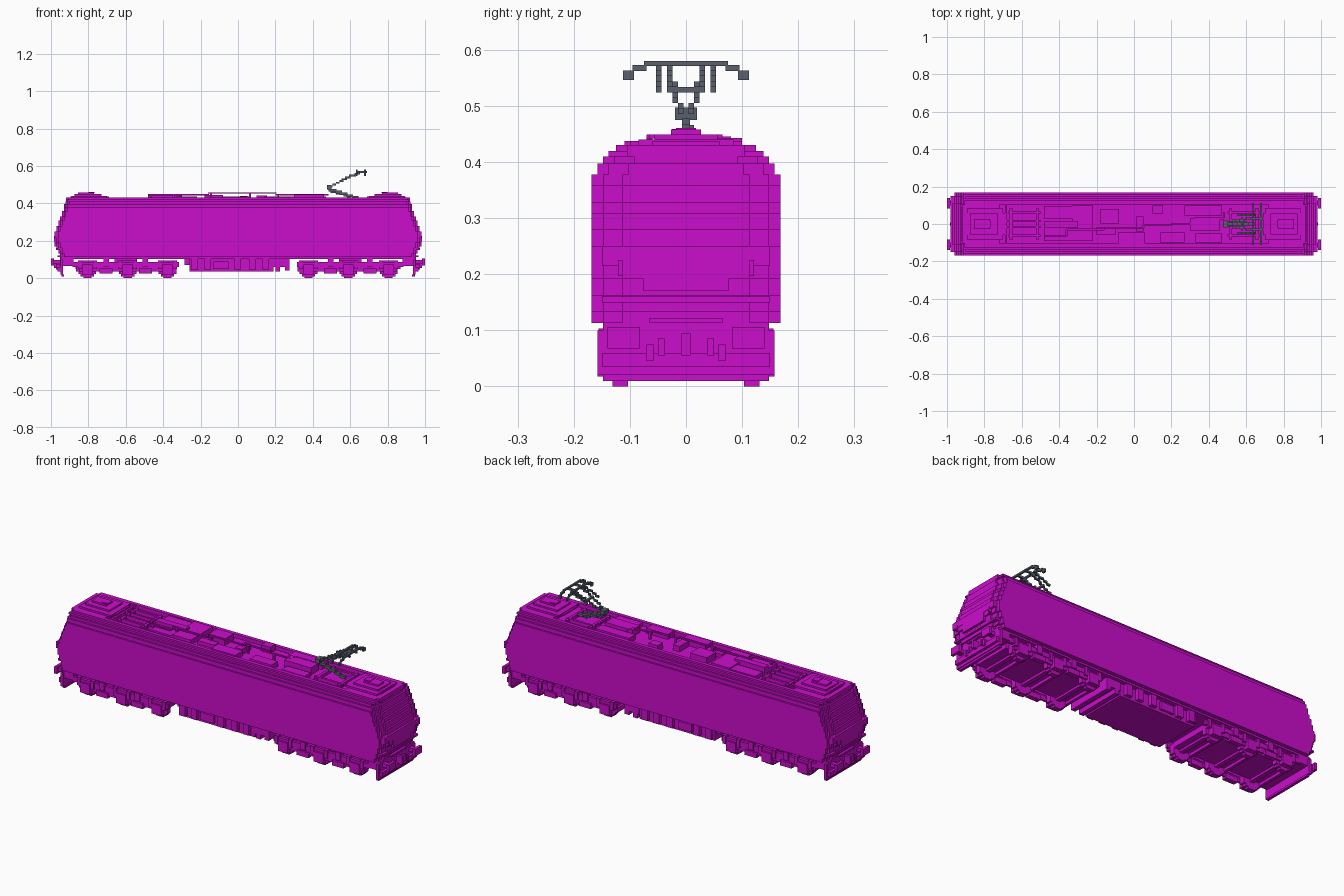
import bpy, bmesh, math

cube = bpy.data.objects.get("Cube")
if cube:
    bpy.data.objects.remove(cube, do_unlink=True)

V = 0.0098  # block size of the stepped style


def material(name, rgb):
    m = bpy.data.materials.new(name)
    m.use_nodes = True
    m.diffuse_color = (*rgb, 1)
    bsdf = m.node_tree.nodes["Principled BSDF"]
    bsdf.inputs["Base Color"].default_value = (*rgb, 1)
    bsdf.inputs["Roughness"].default_value = 0.8
    return m


MAGENTA = material("magenta paint", (0.60, 0.004, 0.60))
SLATE = material("slate metal", (0.10, 0.115, 0.155))


def prism(bm, outline, z0, z1):
    """Extrude a flat outline between two heights."""
    low = [bm.verts.new((x, y, z0)) for x, y in outline]
    high = [bm.verts.new((x, y, z1)) for x, y in outline]
    bm.faces.new(low[::-1])
    bm.faces.new(high)
    n = len(low)
    for i in range(n):
        j = (i + 1) % n
        bm.faces.new((low[i], low[j], high[j], high[i]))


def box(bm, x0, x1, y0, y1, z0, z1):
    x0, x1 = sorted((x0, x1))
    y0, y1 = sorted((y0, y1))
    prism(bm, [(x0, y0), (x1, y0), (x1, y1), (x0, y1)], z0, z1)


def finish(bm, name, mat=MAGENTA):
    bmesh.ops.recalc_face_normals(bm, faces=bm.faces)
    mesh = bpy.data.meshes.new(name)
    bm.to_mesh(mesh)
    bm.free()
    mesh.materials.append(mat)
    ob = bpy.data.objects.new(name, mesh)
    bpy.context.collection.objects.link(ob)
    return ob


def boxes(name, rows, mat=MAGENTA):
    bm = bmesh.new()
    for r in rows:
        box(bm, *r)
    return finish(bm, name, mat)


def stepped_outline(hx, hy):
    """Rectangle in plan whose corners step back like blocks."""
    q = [(hx, hy - 0.055), (hx - V, hy - 0.055), (hx - V, hy - 0.02),
         (hx - 2 * V, hy - 0.02), (hx - 2 * V, hy)]
    return ([(x, y) for x, y in q] + [(-x, y) for x, y in q[::-1]]
            + [(-x, -y) for x, y in q] + [(x, -y) for x, y in q[::-1]])


def lerp(points, z):
    for (a, p), (b, q) in zip(points, points[1:]):
        if z <= b:
            return p + (q - p) * (z - a) / (b - a)
    return points[-1][1]


def snap(v):
    return round(v / V) * V


# Body shell: stacked layers with sloping ends
END = [(0.11, 0.945), (0.16, 0.965), (0.20, 0.978), (0.24, 0.978),
       (0.30, 0.957), (0.38, 0.93), (0.41, 0.922), (0.44, 0.90)]
bm = bmesh.new()
z = 0.113
while z < 0.409:
    top = min(z + V, 0.41)
    hy = 0.168 if z < 0.37 else 0.158 if z < 0.395 else 0.148
    prism(bm, stepped_outline(snap(lerp(END, z + V / 2)), hy), z, top)
    z = top
finish(bm, "body_shell")

# Roof rim around the equipment well, and stepped end domes
rim = []
for s in (-1, 1):
    rim += [(-0.915, 0.915, s * 0.105, s * 0.138, 0.41, 0.42),
            (-0.905, 0.905, s * 0.105, s * 0.125, 0.42, 0.43),
            (s * 0.72, s * 0.92, -0.105, 0.105, 0.41, 0.43)]
boxes("roof_rim", rim)
domes = []
for s in (-1, 1):
    domes += [(s * 0.70, s * 0.89, -0.085, 0.085, 0.43, 0.44),
              (s * 0.69, s * 0.895, -0.06, 0.06, 0.43, 0.437),
              (s * 0.73, s * 0.875, -0.056, 0.056, 0.44, 0.449),
              (s * 0.77, s * 0.855, -0.027, 0.027, 0.449, 0.458),
              (s * 0.765, s * 0.80, -0.018, 0.018, 0.458, 0.461)]
boxes("roof_end_domes", domes)

# Equipment boxes in the roof well
boxes("roof_equipment", [
    (-0.48, -0.33, 0.03, 0.095, 0.41, 0.43), (-0.48, -0.33, -0.09, -0.02, 0.41, 0.43),
    (-0.48, -0.30, -0.02, 0.015, 0.41, 0.448), (-0.33, -0.22, -0.09, 0.10, 0.41, 0.437),
    (-0.18, -0.08, 0.00, 0.08, 0.41, 0.445), (-0.085, 0.06, -0.11, -0.045, 0.41, 0.437),
    (0.01, 0.05, -0.04, 0.04, 0.41, 0.44), (0.10, 0.155, 0.055, 0.10, 0.41, 0.443),
    (0.14, 0.27, -0.10, -0.045, 0.41, 0.437), (0.27, 0.47, 0.045, 0.10, 0.41, 0.437),
    (0.30, 0.46, -0.035, 0.03, 0.41, 0.448), (0.33, 0.47, -0.10, -0.05, 0.41, 0.43),
    (-0.20, -0.10, -0.06, -0.02, 0.41, 0.43)])

# Zigzag high-voltage cable on insulators
cable = []
path = [(-0.48, -0.065), (-0.36, -0.03), (-0.16, -0.02), (0.05, -0.005),
        (0.20, 0.0), (0.32, 0.03), (0.48, 0.065)]
for (xa, ya), (xb, yb) in zip(path, path[1:]):
    zc = 0.452 if -0.2 < xa < 0.2 else 0.442
    cable.append((xa, xb, ya - 0.005, ya + 0.005, zc, zc + 0.007))
    cable.append((xb - 0.005, xb + 0.005, ya, yb, zc, zc + 0.007))
    cable.append((xa + 0.01, xa + 0.02, ya - 0.005, ya + 0.005, 0.41, zc))
boxes("roof_cable", cable)

# Folded collector and the base under the raised one
for s, name in ((-1, "folded_collector"), (1, "collector_base")):
    rows = [(s * 0.50, s * 0.67, t * 0.055, t * 0.067, 0.41, 0.428) for t in (-1, 1)]
    rows += [(s * x, s * (x + 0.015), -0.085, 0.085, 0.41, 0.426) for x in (0.51, 0.65)]
    if s < 0:
        rows += [(-0.70, -0.50, t * 0.012, t * 0.022, 0.41, 0.43) for t in (-1, 1)]
        rows += [(-0.69, -0.68, -0.10, 0.10, 0.41, 0.43)]
    boxes(name, rows)


# Raised collector: arms built as runs of blocks
def arm(bm, a, b, size=V):
    n = max(1, math.ceil(max(abs(q - p) for p, q in zip(a, b)) / (V * 0.95)))
    h = size / 2
    for i in range(n + 1):
        x, y, z = (snap(p + (q - p) * i / n) for p, q in zip(a, b))
        box(bm, x - h, x + h, y - h, y + h, z - h, z + h)


bm = bmesh.new()
arm(bm, (0.635, 0, 0.43), (0.49, 0, 0.475), 0.014)
arm(bm, (0.60, 0.012, 0.43), (0.50, 0.012, 0.465))
box(bm, 0.475, 0.50, -0.02, 0.02, 0.475, 0.497)
for s in (-1, 1):
    arm(bm, (0.49, s * 0.01, 0.49), (0.655, s * 0.033, 0.565))
    arm(bm, (0.56, s * 0.045, 0.53), (0.65, s * 0.045, 0.565))
    arm(bm, (0.625, s * 0.033, 0.563), (0.685, s * 0.033, 0.573))
    for x in (0.635, 0.68):
        box(bm, x - 0.005, x + 0.005, s * 0.07, s * 0.095, 0.562, 0.573)
        box(bm, x - 0.005, x + 0.005, s * 0.093, s * 0.112, 0.546, 0.563)
for x in (0.635, 0.68):
    box(bm, x - 0.005, x + 0.005, -0.075, 0.075, 0.571, 0.58)
arm(bm, (0.58, -0.025, 0.53), (0.58, 0.025, 0.53))
finish(bm, "raised_collector", SLATE)

# End details: light panel, grab rails, buffers, coupler, plough and beam
for s, name in ((-1, "rear_end_details"), (1, "front_end_details")):
    rows = [(s * 0.95, s * 0.982, -0.076, 0.076, 0.17, 0.235),
            (s * 0.95, s * 0.982, -0.15, 0.15, 0.215, 0.25),
            (s * 0.94, s * 0.972, -0.15, 0.15, 0.15, 0.16),
            (s * 0.93, s * 0.965, -0.065, 0.065, 0.113, 0.122),
            (s * 0.88, s * 0.952, -0.148, 0.148, 0.065, 0.114),
            (s * 0.935, s * 0.95, -0.158, 0.158, 0.02, 0.10),
            (s * 0.93, s * 0.945, -0.148, 0.148, 0.01, 0.02),
            (s * 0.95, s * 0.965, -0.15, 0.15, 0.035, 0.06),
            (s * 0.95, s * 0.985, -0.008, 0.008, 0.055, 0.095)]
    for t in (-1, 1):
        rows += [(s * 0.95, s * 0.99, t * 0.10, t * 0.125, 0.078, 0.098),
                 (s * 0.985, s * 1.0, t * 0.082, t * 0.14, 0.068, 0.106),
                 (s * 0.95, s * 0.972, t * 0.038, t * 0.05, 0.055, 0.085),
                 (s * 0.95, s * 0.972, t * 0.058, t * 0.07, 0.045, 0.075),
                 (s * 0.95, s * 0.985, t * 0.113, t * 0.121, 0.197, 0.225)]
    boxes(name, rows)

# Underframe with hanging tank and small side boxes
under = [(-0.92, 0.92, -0.148, 0.148, 0.103, 0.114),
         (-0.26, 0.19, -0.125, 0.125, 0.035, 0.104),
         (-0.285, -0.26, -0.11, 0.11, 0.07, 0.104),
         (0.19, 0.275, -0.13, 0.13, 0.06, 0.104),
         (0.20, 0.225, -0.13, 0.13, 0.035, 0.06), (0.25, 0.275, -0.13, 0.13, 0.04, 0.06)]
for t in (-1, 1):
    under += [(x, x + 0.035, t * 0.12, t * 0.145, 0.045, 0.104)
              for x in (-0.25, -0.18, -0.02, 0.06, 0.13)]
    under += [(-0.13, -0.05, t * 0.12, t * 0.137, 0.05, 0.09)]
boxes("underframe", under)

# Two three-axle bogies with blocky wheels
for s, side in ((-1, "rear"), (1, "front")):
    cx = s * 0.60
    frame = [(cx - 0.27, cx + 0.27, -0.105, 0.105, 0.05, 0.08),
             (cx - 0.06, cx + 0.06, -0.12, 0.12, 0.08, 0.104)]
    wheels = []
    for t in (-1, 1):
        frame += [(cx - 0.285, cx + 0.285, t * 0.133, t * 0.148, 0.06, 0.085),
                  (cx - 0.25, cx + 0.25, t * 0.135, t * 0.145, 0.035, 0.06)]
        for dx in (-0.105, 0.105):
            frame += [(cx + dx - 0.035, cx + dx + 0.035, t * 0.13, t * 0.156, 0.025, 0.052),
                      (cx + dx - 0.015, cx + dx + 0.015, t * 0.13, t * 0.156, 0.06, 0.103)]
    for ax in (0.377, 0.59, 0.805):
        x = s * ax
        wheels.append((x - 0.012, x + 0.012, -0.11, 0.11, 0.038, 0.062))
        for t in (-1, 1):
            for h, z0, z1 in ((0.022, 0, 0.01), (0.036, 0.01, 0.022),
                              (0.047, 0.022, 0.075), (0.034, 0.075, 0.095)):
                wheels.append((x - h, x + h, t * 0.103, t * 0.131, z0, z1))
            frame += [(x - 0.028, x + 0.028, t * 0.13, t * 0.158, 0.018, 0.072),
                      (x - 0.05, x - 0.032, t * 0.132, t * 0.154, 0.05, 0.095),
                      (x + 0.032, x + 0.05, t * 0.132, t * 0.154, 0.05, 0.095)]
        frame.append((x - 0.06, x - 0.045, -0.13, 0.13, 0.035, 0.06))
    boxes(side + "_bogie_frame", frame)
    boxes(side + "_wheels", wheels)
